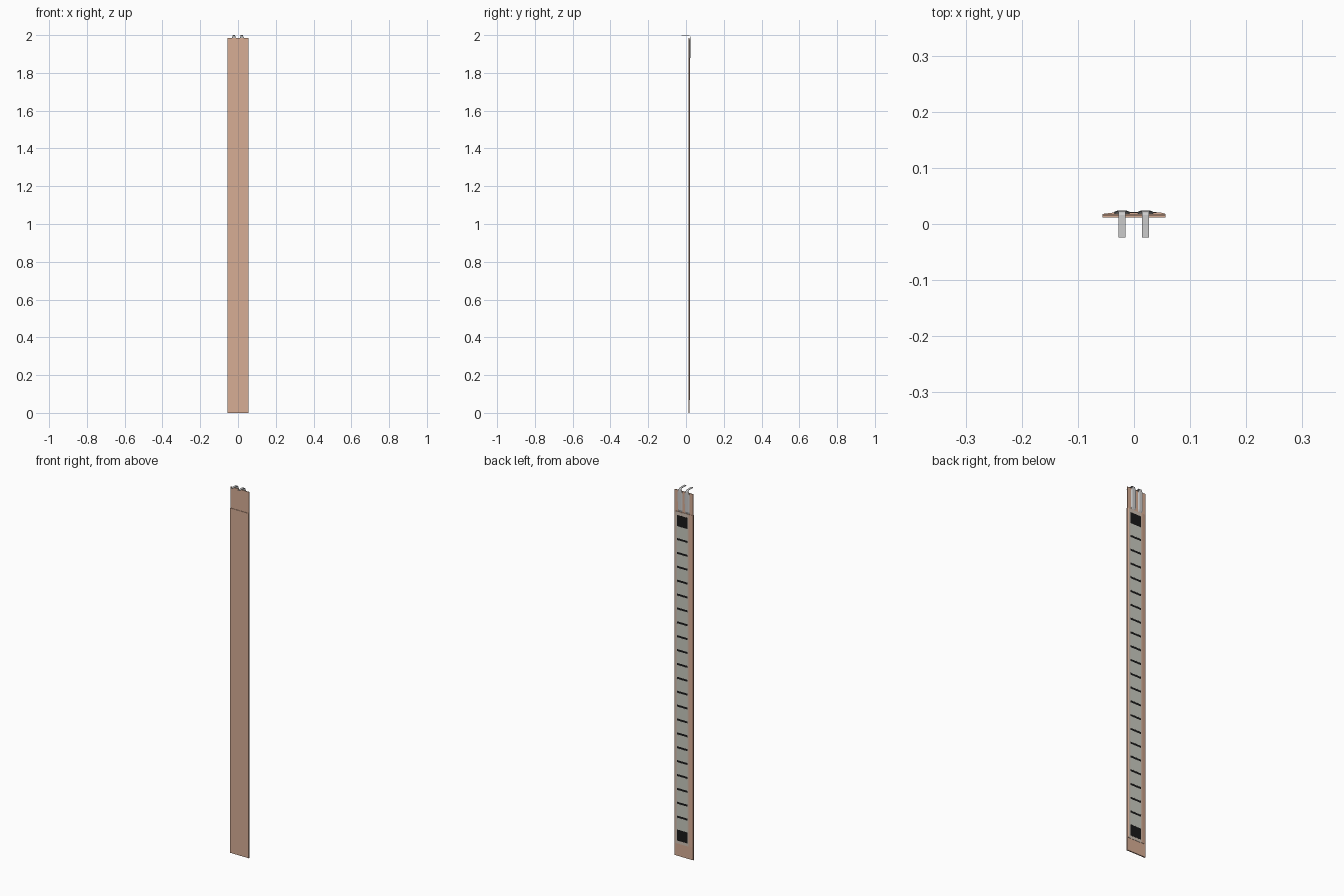
import bpy, bmesh

if "Cube" in bpy.data.objects:
    bpy.data.objects.remove(bpy.data.objects["Cube"])


def material(name, rgb):
    m = bpy.data.materials.new(name)
    m.diffuse_color = (*rgb, 1)
    m.use_nodes = True
    m.node_tree.nodes["Principled BSDF"].inputs["Base Color"].default_value = m.diffuse_color
    return m


COPPER = material("copper_film", (0.68, 0.42, 0.30))
PALE = material("pale_film", (0.62, 0.53, 0.45))
BLACK = material("black_ink", (0.01, 0.01, 0.01))
SILVER = material("silver_pad", (0.58, 0.59, 0.52))


def finish(name, bm, mat=None):
    bmesh.ops.recalc_face_normals(bm, faces=bm.faces[:])
    me = bpy.data.meshes.new(name)
    bm.to_mesh(me)
    bm.free()
    ob = bpy.data.objects.new(name, me)
    bpy.context.collection.objects.link(ob)
    if mat:
        me.materials.append(mat)
    return ob


def add_box(bm, x, y, z):
    """Box from (min, max) ranges."""
    vs = bmesh.ops.create_cube(bm, size=1)["verts"]
    for v in vs:
        for i, (a, b) in enumerate((x, y, z)):
            v.co[i] = a if v.co[i] < 0 else b


def box(name, x, y, z, mat):
    bm = bmesh.new()
    add_box(bm, x, y, z)
    return finish(name, bm, mat)


# Long backing strip, with a shorter cover film on its front
box("backing_strip", (-0.056, 0.056), (0.0145, 0.018), (0, 1.985), COPPER)
box("front_film", (-0.056, 0.056), (0.012, 0.0145), (0, 1.87), COPPER)

# Back cover film: low raised profile extruded up the strip
bm = bmesh.new()
profile = [(-0.056, 0.018), (-0.036, 0.0205), (0.048, 0.0205), (0.056, 0.018)]
face = bm.faces.new([bm.verts.new((x, y, 0.07)) for x, y in profile])
ext = bmesh.ops.extrude_face_region(bm, geom=[face])["geom"]
bmesh.ops.translate(bm, vec=(0, 0, 1.80),
                    verts=[g for g in ext if isinstance(g, bmesh.types.BMVert)])
finish("back_film", bm, COPPER)

# Off-centre sensing track: pale border, black ink and silver pads
CX = 0.008
box("track_border", (CX - 0.038, CX + 0.040), (0.0195, 0.0208), (0.068, 1.868), PALE)
box("ink_track", (CX - 0.032, CX + 0.032), (0.0200, 0.0213), (0.084, 1.85), BLACK)
bm = bmesh.new()
count, pitch = 22, 0.0753
for i in range(count):
    z = 0.144 + i * pitch
    add_box(bm, (CX - 0.032, CX + 0.032), (0.0205, 0.0217), (z, z + 0.0645))
finish("silver_pads", bm, SILVER)

# Contact pins: wide crimp body, narrowing neck and a tab bent to the front
# each station: y, z, half width, wing drop
stations = [(0.0185, 1.868, 0.0100, 0.000), (0.0235, 1.882, 0.0145, 0.003),
            (0.0240, 1.975, 0.0145, 0.003), (0.0240, 1.984, 0.0110, 0.001),
            (0.0232, 1.992, 0.0075, 0.000), (0.0208, 1.997, 0.0062, 0.000),
            (0.0160, 2.000, 0.0060, 0.000), (-0.0240, 2.000, 0.0060, 0.000)]
for side, cx in (("left", -0.0215), ("right", 0.0205)):
    bm = bmesh.new()
    rows = [[bm.verts.new((cx + k * w, y - (drop if abs(k) == 1 else 0), z))
             for k in (-1, -0.55, 0.55, 1)] for y, z, w, drop in stations]
    for a, b in zip(rows, rows[1:]):
        for i in range(3):
            bm.faces.new((a[i], a[i + 1], b[i + 1], b[i]))
    pin = finish(side + "_contact_pin", bm)
    # orient outward so the thickness grows toward the inside
    if pin.data.polygons[4].normal.y < 0:
        pin.data.flip_normals()
    sol = pin.modifiers.new("thickness", "SOLIDIFY")
    sol.thickness = 0.0018
    sol.offset = -1
